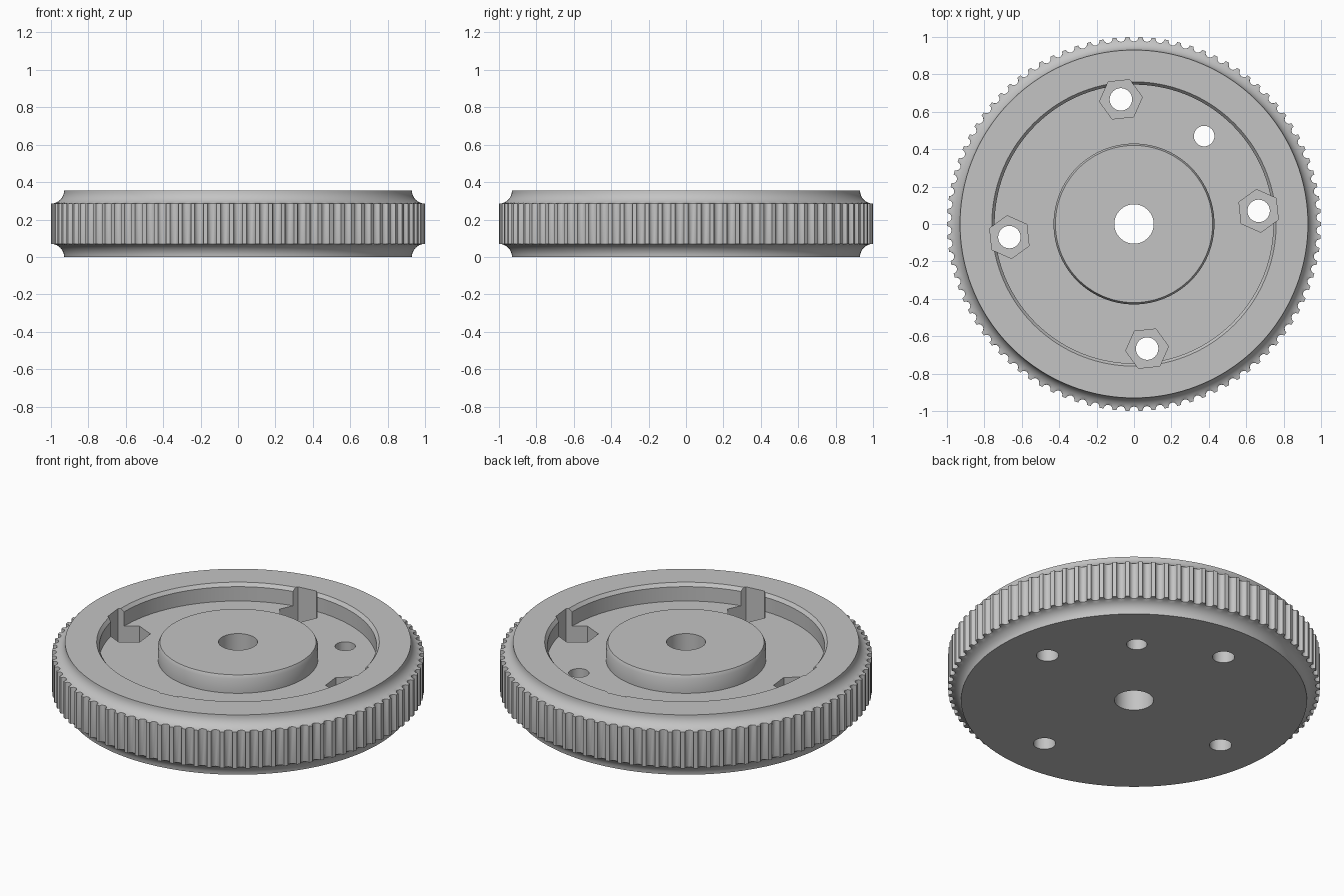
import bpy, bmesh
from math import sin, cos, pi, radians

cube = bpy.data.objects.get("Cube")
if cube:
    bpy.data.objects.remove(cube, do_unlink=True)

HEIGHT, FLOOR, POCKET = 0.355, 0.25, 0.12
COVE, GROOVE, TEETH = 0.07, 0.024, 90
TILT = radians(6)

metal = bpy.data.materials.new("light grey metal")
metal.use_nodes = True
grey = (0.55, 0.55, 0.55, 1)
metal.diffuse_color = grey
metal.node_tree.nodes["Principled BSDF"].inputs["Base Color"].default_value = grey


def make_object(name, bm):
    bmesh.ops.recalc_face_normals(bm, faces=bm.faces)
    mesh = bpy.data.meshes.new(name)
    bm.to_mesh(mesh)
    bm.free()
    mesh.materials.append(metal)
    obj = bpy.data.objects.new(name, mesh)
    bpy.context.collection.objects.link(obj)
    return obj


def add_prism(bm, x, y, radius, sides, z0, z1, turn=0):
    ring = [bm.verts.new((x + radius * cos(turn + 2 * pi * i / sides),
                          y + radius * sin(turn + 2 * pi * i / sides), z0))
            for i in range(sides)]
    base = bm.faces.new(ring)
    top = bmesh.ops.extrude_face_region(bm, geom=[base])["geom"]
    moved = [v for v in top if isinstance(v, bmesh.types.BMVert)]
    bmesh.ops.translate(bm, verts=moved, vec=(0, 0, z1 - z0))


# Wheel cross-section: bore, coved rim, chamfered annular recess and hub
steps = [pi / 2 * i / 8 for i in range(9)]
lower = [(1 - COVE * cos(a), COVE * sin(a)) for a in steps]
upper = [(r, HEIGHT - z) for r, z in reversed(lower)]
recess = [(0.76, HEIGHT), (0.745, HEIGHT - 0.02), (0.745, FLOOR),
          (0.43, FLOOR), (0.43, HEIGHT - 0.02), (0.42, HEIGHT)]
profile = [(0.105, 0)] + lower + upper + recess + [(0.105, HEIGHT)]

# Columns around the wheel, each with the radius left by the round grip grooves
columns = []
for tooth in range(TEETH):
    middle = 2 * pi * (tooth + 0.5) / TEETH
    for i in range(7):
        a = pi * (1 - i / 6)
        columns.append((middle + GROOVE * cos(a), 1 - GROOVE * sin(a)))

bm = bmesh.new()
rings = [[bm.verts.new((min(r, limit) * cos(t), min(r, limit) * sin(t), z))
          for r, z in profile] for t, limit in columns]
for c, ring in enumerate(rings):
    following = rings[(c + 1) % len(rings)]
    for p in range(len(profile)):
        q = (p + 1) % len(profile)
        bm.faces.new((ring[p], following[p], following[q], ring[q]))
wheel = make_object("knurled_wheel", bm)

# Cutters: hexagonal nut pockets, then bolt holes and one locating hole
pockets, holes = bmesh.new(), bmesh.new()
for k in range(4):
    a = TILT + k * pi / 2
    x, y = 0.67 * cos(a), 0.67 * sin(a)
    add_prism(pockets, x, y, 0.115, 6, POCKET, HEIGHT + 0.1, a + pi / 2)
    add_prism(holes, x, y, 0.06, 40, -0.1, HEIGHT + 0.1)
add_prism(holes, 0.375, 0.47, 0.055, 40, -0.1, HEIGHT + 0.1)

bpy.context.view_layer.objects.active = wheel
for name, cutter_bm in (("nut_pocket_cutter", pockets), ("hole_cutter", holes)):
    cutter = make_object(name, cutter_bm)
    cutter.hide_render = True
    mod = wheel.modifiers.new(name, "BOOLEAN")
    mod.operation = "DIFFERENCE"
    mod.solver = "EXACT"
    mod.object = cutter
    bpy.ops.object.modifier_apply(modifier=mod.name)
    bpy.data.objects.remove(cutter, do_unlink=True)

# Smooth curves, crisp edges
bpy.ops.object.select_all(action="DESELECT")
wheel.select_set(True)
bpy.ops.object.shade_smooth_by_angle(angle=radians(32))
